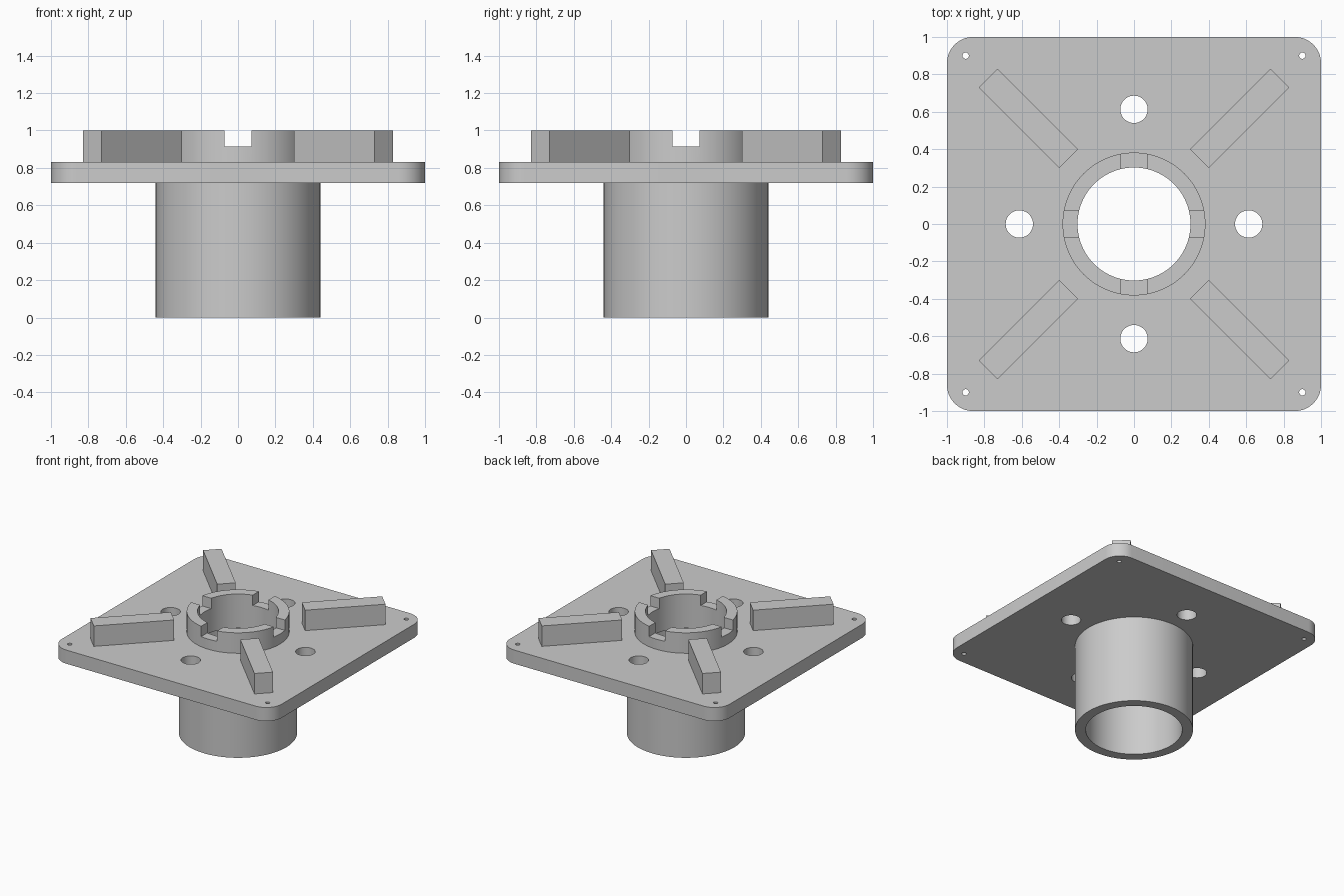
import bpy, bmesh
from math import pi, cos, sin, radians
from mathutils import Matrix

default = bpy.data.objects.get("Cube")
if default:
    bpy.data.objects.remove(default, do_unlink=True)

PLATE_BOTTOM, PLATE_TOP, TOP = 0.72, 0.832, 1.0
BORE = 0.302

grey = bpy.data.materials.new("plain grey")
grey.use_nodes = True
grey.diffuse_color = (0.6, 0.6, 0.6, 1)
grey.node_tree.nodes["Principled BSDF"].inputs["Base Color"].default_value = (0.6, 0.6, 0.6, 1)


def finish(name, bm):
    bmesh.ops.recalc_face_normals(bm, faces=bm.faces)
    mesh = bpy.data.meshes.new(name)
    bm.to_mesh(mesh)
    bm.free()
    mesh.materials.append(grey)
    obj = bpy.data.objects.new(name, mesh)
    bpy.context.collection.objects.link(obj)
    return obj


def add_box(bm, size, centre, angle=0.0):
    matrix = (Matrix.Rotation(angle, 4, 'Z') @ Matrix.Translation(centre)
              @ Matrix.Diagonal((*size, 1)))
    bmesh.ops.create_cube(bm, size=1, matrix=matrix)


def add_cylinder(bm, radius, x, y, z0, z1, segments):
    bmesh.ops.create_cone(bm, cap_ends=True, segments=segments, radius1=radius,
                          radius2=radius, depth=z1 - z0,
                          matrix=Matrix.Translation((x, y, (z0 + z1) / 2)))


def make_tube(name, inner, outer, z0, z1, segments=96):
    bm = bmesh.new()
    profile = [(inner, z0), (outer, z0), (outer, z1), (inner, z1)]
    loops = [[bm.verts.new((r * cos(2 * pi * i / segments), r * sin(2 * pi * i / segments), z))
              for r, z in profile] for i in range(segments)]
    for i, a in enumerate(loops):
        b = loops[(i + 1) % segments]
        for j in range(4):
            k = (j + 1) % 4
            bm.faces.new((a[j], b[j], b[k], a[k]))
    return finish(name, bm)


def cut(obj, cutter):
    cutter.hide_render = True
    mod = obj.modifiers.new("cut", 'BOOLEAN')
    mod.operation, mod.solver, mod.object = 'DIFFERENCE', 'EXACT', cutter
    bpy.context.view_layer.update()
    evaluated = obj.evaluated_get(bpy.context.evaluated_depsgraph_get())
    mesh = bpy.data.meshes.new_from_object(evaluated)
    obj.modifiers.clear()
    obj.data = mesh
    bpy.data.objects.remove(cutter, do_unlink=True)


def smooth(obj):
    bpy.ops.object.select_all(action='DESELECT')
    obj.select_set(True)
    bpy.context.view_layer.objects.active = obj
    bpy.ops.object.shade_smooth_by_angle(angle=radians(30))


# Square plate with rounded corners
bm = bmesh.new()
add_box(bm, (2, 2, PLATE_TOP - PLATE_BOTTOM), (0, 0, (PLATE_TOP + PLATE_BOTTOM) / 2))
upright = [e for e in bm.edges if abs(e.verts[0].co.z - e.verts[1].co.z) > 0.05]
bmesh.ops.bevel(bm, geom=upright, offset=0.14, offset_type='OFFSET',
                segments=12, profile=0.5, affect='EDGES')
plate = finish("mounting_plate", bm)

# Central bore, four bolt holes and four corner pin holes
bm = bmesh.new()
add_cylinder(bm, BORE, 0, 0, 0.6, 0.95, 96)
for sign in (-1, 1):
    add_cylinder(bm, 0.073, sign * 0.613, 0, 0.6, 0.95, 48)
    add_cylinder(bm, 0.073, 0, sign * 0.613, 0.6, 0.95, 48)
    for other in (-1, 1):
        add_cylinder(bm, 0.017, sign * 0.9, other * 0.9, 0.6, 0.95, 24)
cut(plate, finish("hole_cutter", bm))
smooth(plate)

# Lower sleeve
smooth(make_tube("lower_sleeve", 0.36, 0.44, 0, PLATE_BOTTOM))

# Upper collar with four notches in its rim
collar = make_tube("notched_collar", BORE, 0.382, PLATE_TOP, TOP)
bm = bmesh.new()
for angle in range(4):
    add_box(bm, (0.4, 0.144, 0.2), (0.4, 0, 1.015), angle * pi / 2)
cut(collar, finish("notch_cutter", bm))
smooth(collar)

# Four diagonal ribs
for i, name in enumerate(("back_left", "back_right", "front_right", "front_left")):
    bm = bmesh.new()
    add_box(bm, (0.608, 0.14, TOP - PLATE_TOP), (0.799, 0, (TOP + PLATE_TOP) / 2),
            pi / 4 + i * pi / 2)
    finish(name + "_rib", bm)
